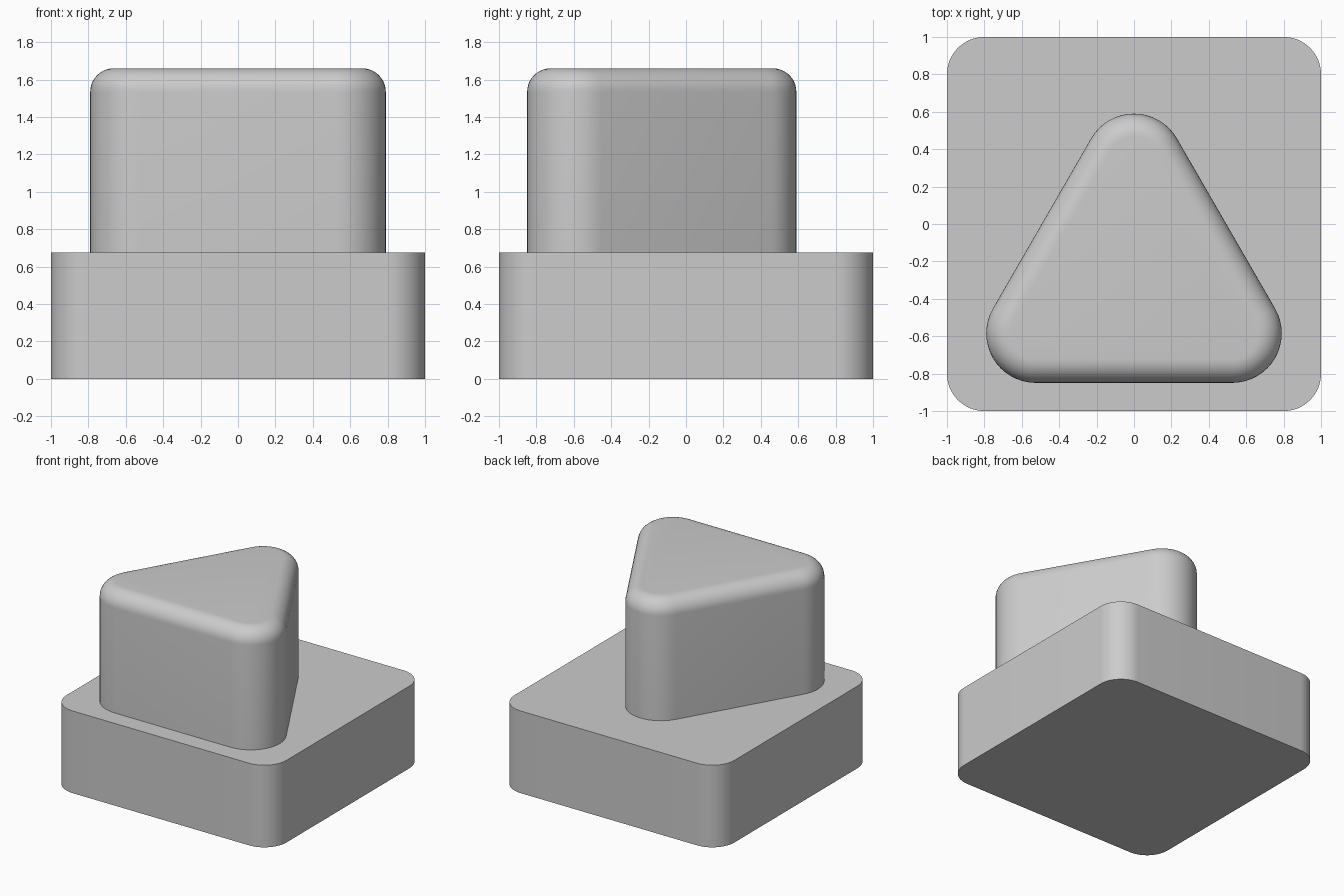
import bpy, bmesh
from math import sin, cos, pi, radians

cube = bpy.data.objects.get("Cube")
if cube:
    bpy.data.objects.remove(cube, do_unlink=True)

grey = bpy.data.materials.new("light grey")
grey.use_nodes = True
colour = (0.6, 0.6, 0.6, 1)
grey.diffuse_color = colour
grey.node_tree.nodes["Principled BSDF"].inputs["Base Color"].default_value = colour


def rounded_prism(name, sides, reach, turn, centre_y, layers, steps=16):
    """Regular prism with round corners; layers are (corner radius, z) from the bottom up.
    reach is the distance from the axis to each corner's arc centre."""
    bm = bmesh.new()
    rings = []
    for radius, z in layers:
        ring = []
        for k in range(sides):
            a = turn + 2 * pi * k / sides
            for i in range(steps + 1):
                b = a + (2 * i / steps - 1) * pi / sides
                ring.append(bm.verts.new((reach * cos(a) + radius * cos(b),
                                          centre_y + reach * sin(a) + radius * sin(b), z)))
        rings.append(ring)
    for low, high in zip(rings, rings[1:]):
        for i in range(len(low)):
            j = (i + 1) % len(low)
            bm.faces.new((low[i], low[j], high[j], high[i]))
    bm.faces.new(rings[0][::-1])
    bm.faces.new(rings[-1])
    mesh = bpy.data.meshes.new(name)
    bm.to_mesh(mesh)
    bm.free()
    mesh.materials.append(grey)
    obj = bpy.data.objects.new(name, mesh)
    bpy.context.collection.objects.link(obj)
    bpy.ops.object.select_all(action='DESELECT')
    obj.select_set(True)
    bpy.context.view_layer.objects.active = obj
    bpy.ops.object.shade_smooth_by_angle(angle=radians(30))
    return obj


# Square base with rounded upright corners
base_top, corner = 0.675, 0.2
rounded_prism("base", 4, (1 - corner) * 2 ** 0.5, pi / 4, 0,
              [(corner, 0), (corner, base_top)])

# Triangular block with rounded corners and a filleted top rim
top, corner, fillet = 1.66, 0.265, 0.125
reach = (0.79 - corner) / cos(pi / 6)
rim = [(corner - fillet * (1 - cos(t * pi / 20)), top - fillet * (1 - sin(t * pi / 20)))
       for t in range(11)]
rounded_prism("triangular_block", 3, reach, pi / 2, 0.59 - corner - reach,
              [(corner, base_top)] + rim)
